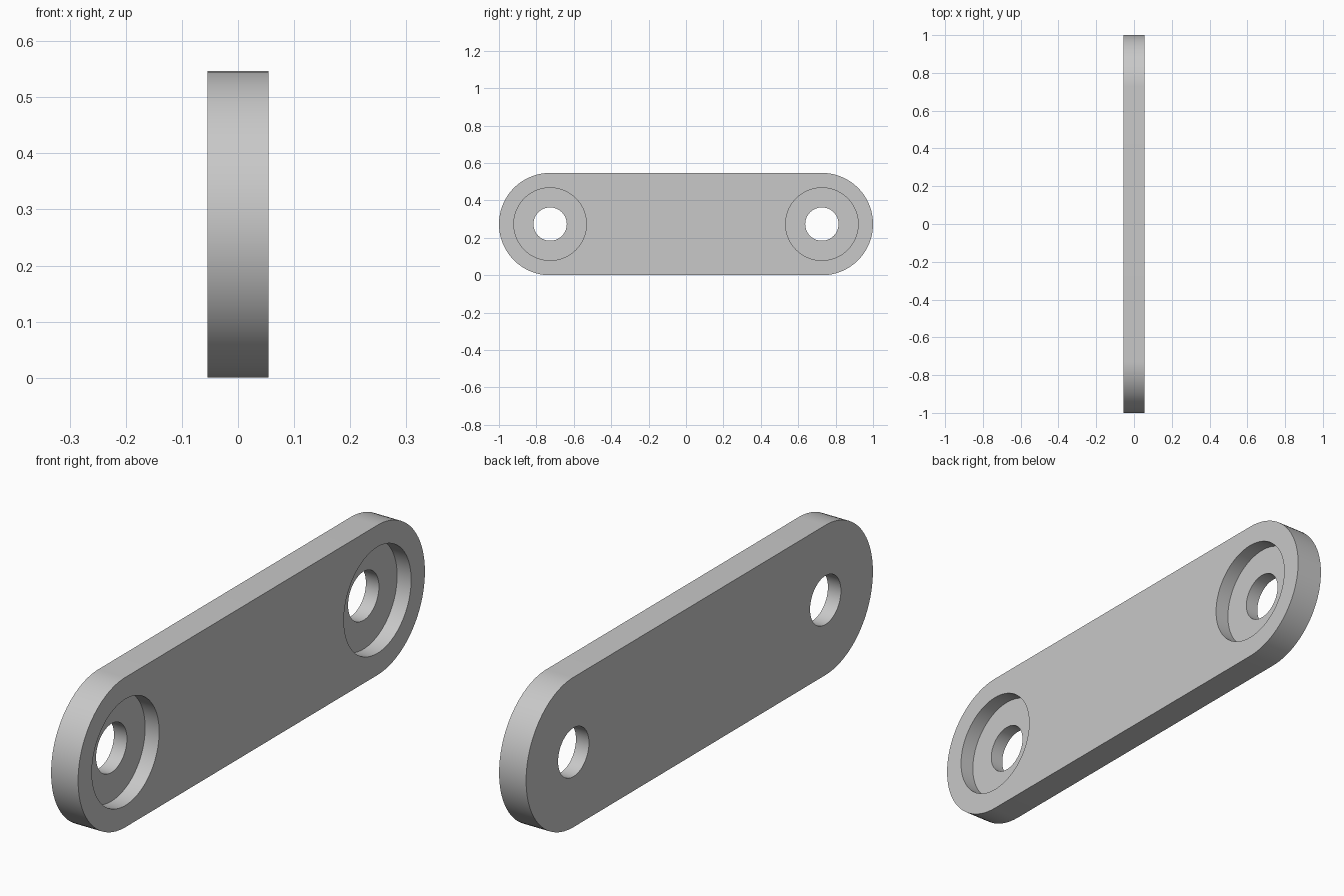
import bpy
import bmesh
from math import cos, sin, pi, radians

HALF_T = 0.0545      # half plate thickness
R_END = 0.2735       # rounded end radius
Y_HOLE = 1 - R_END   # hole and end arc centre
R_HOLE, R_RECESS = 0.089, 0.194
SEGS = 48            # steps per half circle

cube = bpy.data.objects.get("Cube")
if cube:
    bpy.data.objects.remove(cube, do_unlink=True)

grey = bpy.data.materials.new("light_grey")
grey.use_nodes = True
colour = (0.58, 0.58, 0.58, 1)
grey.diffuse_color = colour
grey.node_tree.nodes["Principled BSDF"].inputs["Base Color"].default_value = colour


def arc(y, radius, start, sweep, count):
    """Points on an arc in the side plane."""
    return [(y + radius * cos(start + sweep * i / count),
             R_END + radius * sin(start + sweep * i / count)) for i in range(count + 1)]


def prism(name, outline, x0, x1):
    """Extrude a side outline along x."""
    bm = bmesh.new()
    face = bm.faces.new([bm.verts.new((x0, y, z)) for y, z in outline])
    ext = bmesh.ops.extrude_face_region(bm, geom=[face])
    verts = [v for v in ext["geom"] if isinstance(v, bmesh.types.BMVert)]
    bmesh.ops.translate(bm, verts=verts, vec=(x1 - x0, 0, 0))
    bmesh.ops.recalc_face_normals(bm, faces=bm.faces)
    mesh = bpy.data.meshes.new(name)
    bm.to_mesh(mesh)
    bm.free()
    mesh.materials.append(grey)
    obj = bpy.data.objects.new(name, mesh)
    bpy.context.collection.objects.link(obj)
    return obj


# Round-ended plate
outline = arc(Y_HOLE, R_END, -pi / 2, pi, SEGS) + arc(-Y_HOLE, R_END, pi / 2, pi, SEGS)
plate = prism("link_plate", outline, -HALF_T, HALF_T)
bpy.ops.object.select_all(action="DESELECT")
plate.select_set(True)
bpy.context.view_layer.objects.active = plate

# Through holes, and round recesses on the +x face down to half thickness
for side in (-1, 1):
    for part, radius, x0 in (("recess", R_RECESS, -0.002), ("hole", R_HOLE, -0.2)):
        circle = arc(side * Y_HOLE, radius, 0, 2 * pi, 2 * SEGS)[:-1]
        cutter = prism(part + "_cutter", circle, x0, 0.2)
        cutter.hide_render = True
        cut = plate.modifiers.new(part, "BOOLEAN")
        cut.operation, cut.solver, cut.object = "DIFFERENCE", "EXACT", cutter
        bpy.ops.object.modifier_apply(modifier=cut.name)
        bpy.data.objects.remove(cutter, do_unlink=True)

bpy.ops.object.shade_smooth_by_angle(angle=radians(30))
